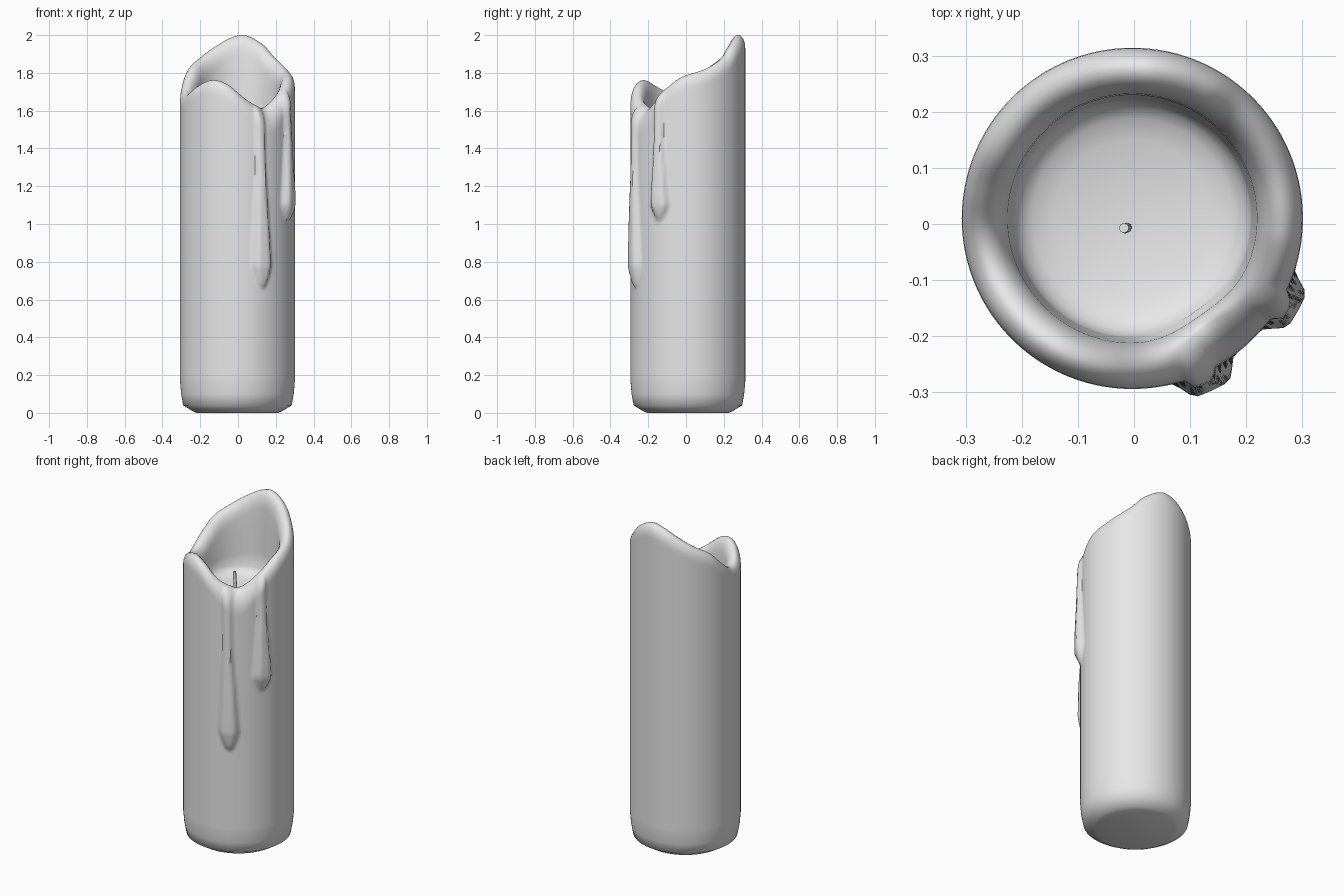
import bpy, bmesh, math
from math import sin, cos, pi, radians

if "Cube" in bpy.data.objects:
    bpy.data.objects.remove(bpy.data.objects["Cube"])

SEGS, WALL_ROWS = 160, 90
CX, CY, R = -0.003, 0.01, 0.304
FLOOR = 1.48


def make_material(name, rgb):
    m = bpy.data.materials.new(name)
    m.use_nodes = True
    m.diffuse_color = (*rgb, 1)
    bsdf = next(n for n in m.node_tree.nodes if n.type == 'BSDF_PRINCIPLED')
    bsdf.inputs["Base Color"].default_value = (*rgb, 1)
    return m


wax = make_material("plain grey wax", (0.8, 0.8, 0.8))

# Height of the melted rim by angle in degrees
RIM = [(0, 1.79), (20, 1.82), (45, 1.885), (60, 1.95), (82, 2.0), (98, 1.985),
       (112, 1.95), (135, 1.885), (155, 1.83), (170, 1.76), (185, 1.70),
       (200, 1.69), (220, 1.73), (240, 1.762), (258, 1.74), (280, 1.66),
       (295, 1.625), (305, 1.615), (318, 1.65), (330, 1.70), (350, 1.77)]


def rim_height(deg):
    """Smooth periodic curve through the rim points."""
    n = len(RIM)

    def key(i):
        a, z = RIM[i % n]
        return a + 360 * (i // n), z
    i = max(k for k in range(n) if RIM[k][0] <= deg)
    (a0, z0), (a1, z1), (a2, z2), (a3, z3) = [key(i + k) for k in (-1, 0, 1, 2)]
    span = a2 - a1
    t = (deg - a1) / span
    m1 = (z2 - z0) / (a2 - a0) * span
    m2 = (z3 - z1) / (a3 - a1) * span
    return ((2*t**3 - 3*t**2 + 1) * z1 + (t**3 - 2*t**2 + t) * m1
            + (3*t**2 - 2*t**3) * z2 + (t**3 - t**2) * m2)


def angle_gap(a, b):
    return (a - b + 180) % 360 - 180


# Wax runs: angle at top, angle at bottom, bottom z, top z, half width, thickness
DRIPS = [(-67, -64.5, 0.66, 1.62, 12, 0.034),
         (-31, -29, 1.02, 1.68, 12, 0.034)]


def drip_bulge(deg, z):
    out = 0
    for top_a, low_a, low, top, width, thick in DRIPS:
        t = (z - low) / (top - low)
        if t <= 0:
            continue
        t = min(t, 1)
        tip = min(1, t / 0.12) ** 0.5
        w = width * tip * (1 - 0.5 * min(1, max(0, t - 0.15) / 0.5))
        d = abs(angle_gap(deg, low_a + (top_a - low_a) * t))
        side = min(1, max(0, 1.7 * (1 - d / w)))
        side = side * side * (3 - 2 * side)
        out = max(out, thick * tip * (1 - 0.65 * max(0, t - 0.2)) * side)
    return out


def section(deg):
    """Radius and height from the base edge, over the rim, to the pool."""
    h = rim_height(deg)
    dip = math.exp(-(angle_gap(deg, -55) / 20) ** 2)
    crest = 0.266 - 0.034 * dip
    drop = 0.07 + 0.06 * dip
    inner = 0.22 - 0.01 * dip
    pts = [(0.215, 0), (0.235, 0.008), (0.287, 0.04), (0.298, 0.1)]
    # outer wall with wax runs
    for k in range(WALL_ROWS + 1):
        z = 0.17 + (h - drop - 0.17) * k / WALL_ROWS
        pts.append((R + drip_bulge(deg, z), z))
    # rounded lip
    edge = pts[-1][0]
    for k in range(1, 7):
        a = k / 6 * pi / 2
        pts.append((crest + (edge - crest) * cos(a), h - drop * (1 - sin(a))))
    low = FLOOR + 0.06
    fall = min(0.1, (h - low) * 0.7)
    for k in range(1, 6):
        a = k / 5 * pi / 2
        pts.append((inner + (crest - inner) * (1 - sin(a)), h - fall * (1 - cos(a))))
    # inner wall and wax pool
    start = h - fall
    for k in range(1, 5):
        t = k / 4
        pts.append((inner - 0.01 * t, start + (low - start) * t))
    for r, z in ((0.198, 0.04), (0.178, 0.025), (0.14, 0.014), (0.07, 0.004)):
        pts.append((r, FLOOR + z))
    return pts


def build_candle():
    bm = bmesh.new()
    columns = []
    for s in range(SEGS):
        deg = 360 * s / SEGS
        c, n = cos(radians(deg)), sin(radians(deg))
        columns.append([bm.verts.new((CX + r * c, CY + r * n, z))
                        for r, z in section(deg)])
    pool = bm.verts.new((CX, CY, FLOOR))
    for s in range(SEGS):
        a, b = columns[s], columns[(s + 1) % SEGS]
        for k in range(len(a) - 1):
            bm.faces.new((a[k], b[k], b[k + 1], a[k + 1]))
        bm.faces.new((a[-1], b[-1], pool))
    bm.faces.new([col[0] for col in reversed(columns)])
    bmesh.ops.recalc_face_normals(bm, faces=bm.faces)
    me = bpy.data.meshes.new("candle_body")
    bm.to_mesh(me)
    bm.free()
    ob = bpy.data.objects.new("candle_body", me)
    bpy.context.collection.objects.link(ob)
    me.materials.append(wax)
    bpy.context.view_layer.objects.active = ob
    ob.select_set(True)
    bpy.ops.object.shade_smooth_by_angle(angle=radians(50))
    ob.select_set(False)


def build_wick():
    cu = bpy.data.curves.new("wick", 'CURVE')
    cu.dimensions = '3D'
    cu.bevel_depth = 0.009
    cu.bevel_resolution = 2
    cu.use_fill_caps = True
    sp = cu.splines.new('POLY')
    path = [(-0.012, -0.006, FLOOR - 0.02), (-0.013, -0.007, 1.53),
            (-0.016, -0.008, 1.57), (-0.018, -0.007, 1.605)]
    sp.points.add(len(path) - 1)
    for p, co in zip(sp.points, path):
        p.co = (*co, 1)
    sp.use_smooth = True
    cu.materials.append(wax)
    bpy.context.collection.objects.link(bpy.data.objects.new("wick", cu))


bpy.ops.object.select_all(action='DESELECT')
build_candle()
build_wick()
